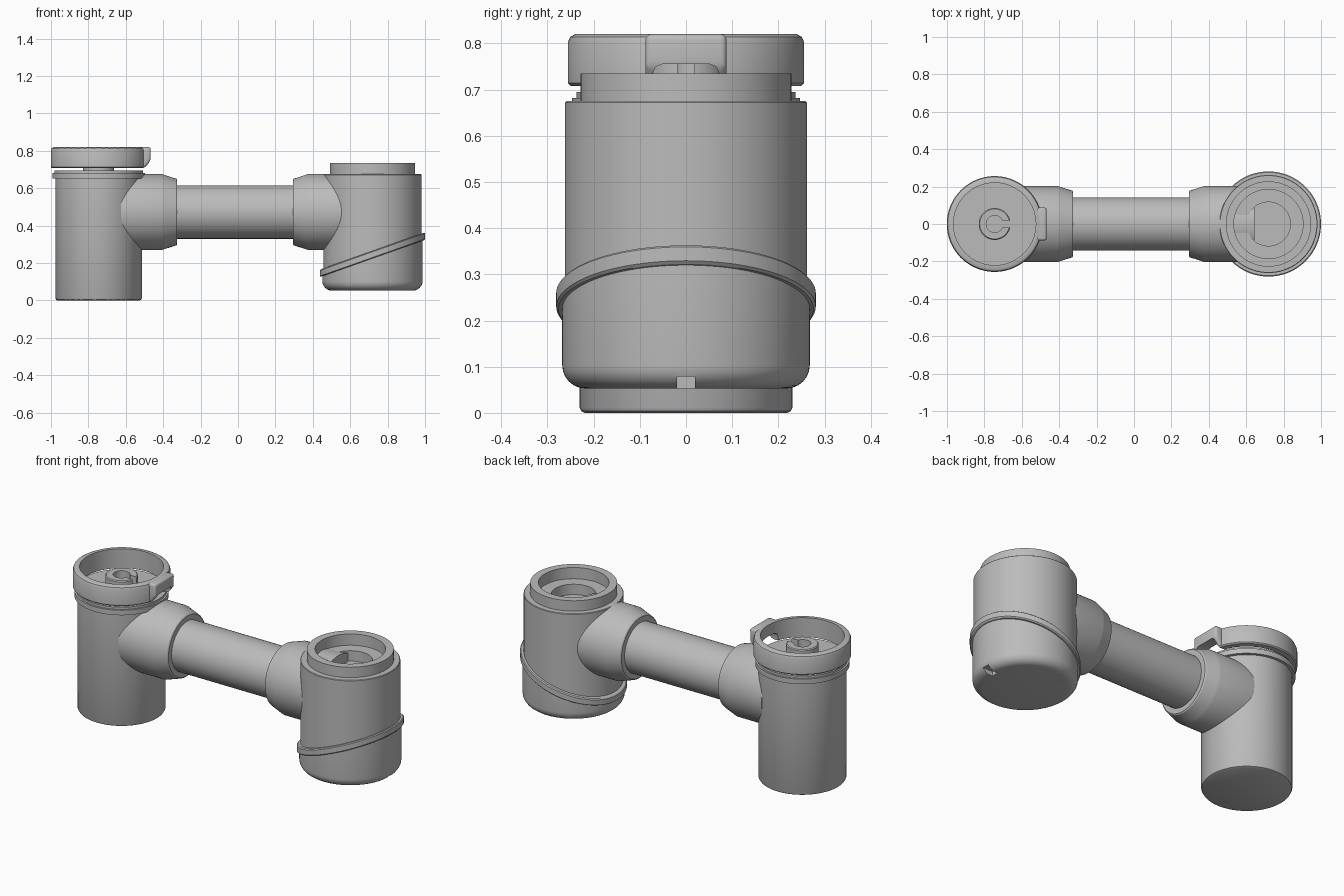
import bpy, bmesh, math
from mathutils import Matrix, Vector

cube = bpy.data.objects.get("Cube")
if cube:
    bpy.data.objects.remove(cube, do_unlink=True)

LEFT_X, RIGHT_X, PIPE_Z = -0.745, 0.719, 0.473
SLOPE = 0.354

grey = bpy.data.materials.new("satin_grey")
grey.use_nodes = True
grey.diffuse_color = (0.5, 0.5, 0.5, 1)
grey.node_tree.nodes["Principled BSDF"].inputs["Base Color"].default_value = (0.5, 0.5, 0.5, 1)


def add_object(name, bm):
    bmesh.ops.recalc_face_normals(bm, faces=bm.faces)
    mesh = bpy.data.meshes.new(name)
    bm.to_mesh(mesh)
    bm.free()
    obj = bpy.data.objects.new(name, mesh)
    bpy.context.collection.objects.link(obj)
    mesh.materials.append(grey)
    return obj


def activate(obj):
    bpy.ops.object.select_all(action='DESELECT')
    obj.select_set(True)
    bpy.context.view_layer.objects.active = obj


def smooth(obj):
    activate(obj)
    bpy.ops.object.shade_smooth_by_angle(angle=math.radians(32))


def lathe(name, profile, place, closed=False, shear_above=None):
    """Revolve (radius, height) points; optionally tilt everything above a height."""
    bm = bmesh.new()
    verts = [bm.verts.new((r, 0, z)) for r, z in profile]
    edges = [bm.edges.new(pair) for pair in zip(verts, verts[1:])]
    if closed:
        edges.append(bm.edges.new((verts[-1], verts[0])))
    bmesh.ops.spin(bm, geom=verts + edges, cent=(0, 0, 0), axis=(0, 0, 1),
                   angle=math.tau, steps=96)
    bmesh.ops.remove_doubles(bm, verts=bm.verts, dist=0.0001)
    if shear_above is not None:
        for v in bm.verts:
            if v.co.z > shear_above:
                v.co.z += SLOPE * v.co.x
    bm.transform(place)
    return add_object(name, bm)


def prism(name, outline, depth, place=Matrix()):
    """Extrude an (a, z) outline symmetrically along y."""
    bm = bmesh.new()
    face = bm.faces.new([bm.verts.new((a, -depth / 2, z)) for a, z in outline])
    new = bmesh.ops.extrude_face_region(bm, geom=[face])["geom"]
    bmesh.ops.translate(bm, vec=(0, depth, 0),
                        verts=[g for g in new if isinstance(g, bmesh.types.BMVert)])
    bm.transform(place)
    return add_object(name, bm)


def cut(target, cutter):
    cutter.hide_render = True
    mod = target.modifiers.new("cut", 'BOOLEAN')
    mod.operation, mod.solver, mod.object = 'DIFFERENCE', 'EXACT', cutter
    activate(target)
    bpy.ops.object.modifier_apply(modifier=mod.name)


def bevel(obj, width):
    mod = obj.modifiers.new("bevel", 'BEVEL')
    mod.width, mod.segments = width, 3
    activate(obj)
    bpy.ops.object.modifier_apply(modifier=mod.name)


def rect(a0, a1, z0, z1):
    return [(a0, z0), (a1, z0), (a1, z1), (a0, z1)]


at_left = Matrix.Translation((LEFT_X, 0, 0))
at_right = Matrix.Translation((RIGHT_X, 0, 0))
along_x = Matrix.Translation((0, 0, PIPE_Z)) @ Matrix.Rotation(math.pi / 2, 4, 'Y')
parts, cutters = [], []

# Plain column with stepped rings at its top
parts.append(lathe("left_column", [
    (0, 0), (0.219, 0), (0.227, 0.004), (0.231, 0.012), (0.231, 0.653), (0.247, 0.653),
    (0.247, 0.682), (0.237, 0.682), (0.237, 0.695), (0, 0.695)], at_left))

# Open cap ring
cap = lathe("cap_ring", [
    (0.22, 0.708), (0.25, 0.708), (0.256, 0.714), (0.256, 0.802), (0.251, 0.814),
    (0.24, 0.82), (0.22, 0.82)], at_left, closed=True)

# Clasp bridging the window in the cap ring
clasp = prism("cap_clasp", [
    (-0.522, 0.71), (-0.497, 0.71), (-0.467, 0.75), (-0.467, 0.82), (-0.522, 0.82)], 0.176)
bevel(clasp, 0.012)
window = prism("window_cutter", [
    (-0.072, 0.69), (0.072, 0.69), (0.072, 0.735), (0.066, 0.749), (0.052, 0.755),
    (-0.052, 0.755), (-0.066, 0.749), (-0.072, 0.735)], 0.2,
    Matrix.Translation((-0.51, 0, 0)) @ Matrix.Rotation(math.pi / 2, 4, 'Z'))
cut(cap, window)
cut(clasp, window)

# Split hub inside the cap
hub = lathe("split_hub", [
    (0.045, 0.69), (0.085, 0.69), (0.085, 0.77), (0.08, 0.775), (0.045, 0.775)],
    at_left, closed=True)
slot = prism("slot_cutter", rect(0, 0.12, 0.68, 0.8), 0.036, at_left)
cut(hub, slot)
parts += [cap, clasp, hub]
cutters += [window, slot]

# Horizontal pipe and its two chamfered sockets
parts.append(lathe("pipe", [(0, -0.45), (0.143, -0.45), (0.143, 0.45), (0, 0.45)], along_x))
for name, end, side, reach in (("left_socket", 0.325, -1, 0.3), ("right_socket", 0.293, 1, 0.35)):
    profile = [(0, end), (0.172, end), (0.178, end + 0.005), (0.198, end + 0.067),
               (0.203, end + 0.082), (0.203, end + reach), (0, end + reach)]
    parts.append(lathe(name, [(r, side * x) for r, x in profile], along_x))

# Wide column with collar and stepped recess
parts.append(lathe("right_column", [
    (0, 0.1), (0.262, 0.1), (0.262, 0.672), (0.259, 0.675), (0.228, 0.675), (0.228, 0.735),
    (0.185, 0.735), (0.185, 0.67), (0.117, 0.67), (0.117, 0.61), (0, 0.61)], at_right))

# Rounded lower cup with a slanted top edge and three rim notches
fillet = [(0.218 + 0.05 * math.sin(t * math.pi / 12), 0.103 - 0.05 * math.cos(t * math.pi / 12))
          for t in range(7)]
cup = lathe("lower_cup", [(0, 0.053)] + fillet + [(0.268, 0.245), (0, 0.245)],
            at_right, shear_above=0.2)
for i in range(3):
    turn = at_right @ Matrix.Rotation(i * math.tau / 3, 4, 'Z')
    notch = prism("notch_cutter", rect(0.2, 0.32, 0.03, 0.079), 0.04, turn)
    cut(cup, notch)
    cutters.append(notch)
parts.append(cup)

# Slanted band around the cup
parts.append(lathe("slanted_band", [
    (0.255, 0.225), (0.276, 0.225), (0.281, 0.23), (0.281, 0.26), (0.276, 0.265),
    (0.255, 0.265)], at_right, closed=True, shear_above=0))

for part in parts:
    smooth(part)
for cutter in cutters:
    bpy.data.objects.remove(cutter, do_unlink=True)
